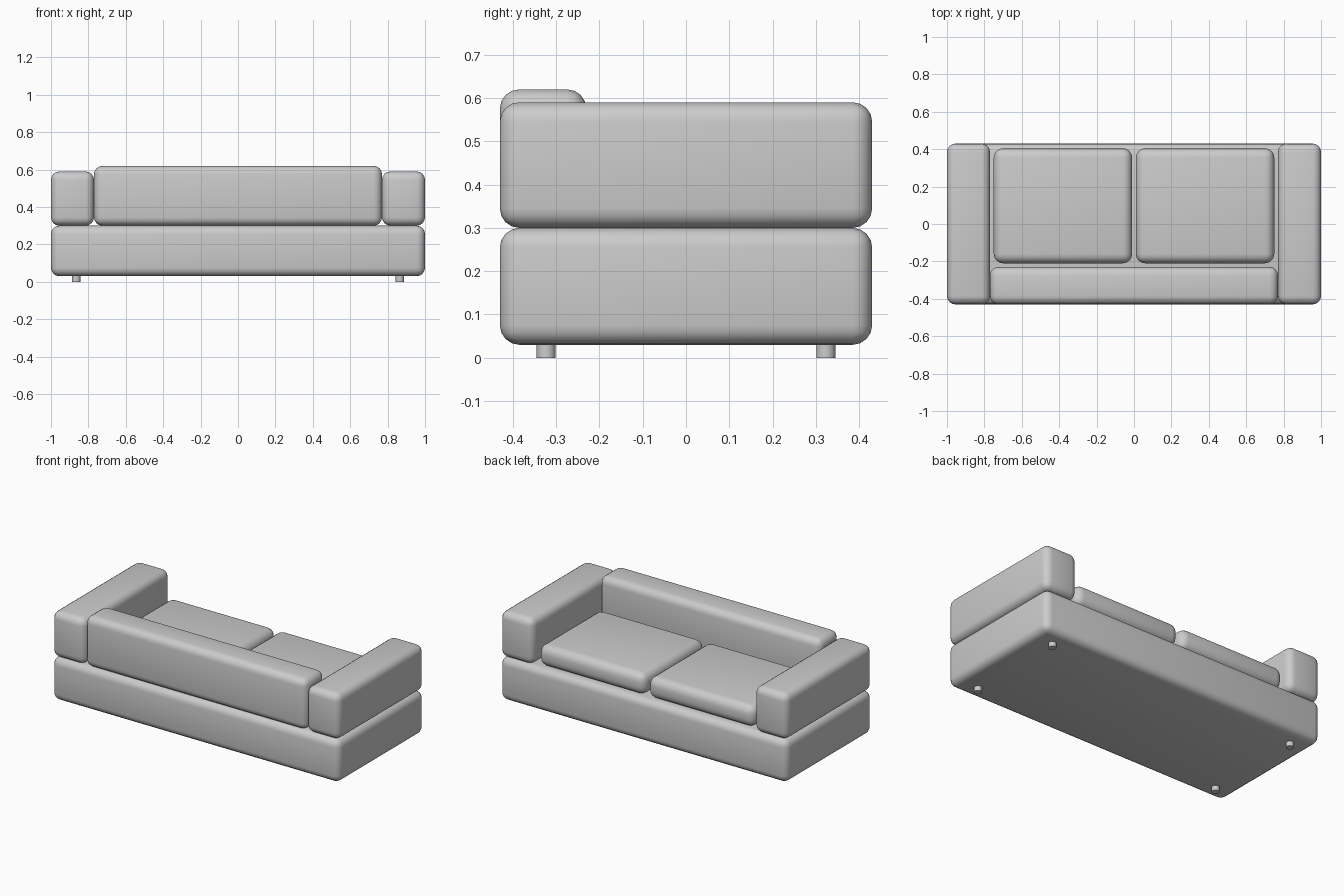
import bpy

if "Cube" in bpy.data.objects:
    bpy.data.objects.remove(bpy.data.objects["Cube"])


def finish(obj, name, angle=0.6):
    obj.name = name
    bpy.ops.object.shade_smooth_by_angle(angle=angle)
    return obj


def padded_block(name, x, y, z, radius):
    """Rounded upholstered block from (min, max) ranges."""
    spans = (x, y, z)
    bpy.ops.mesh.primitive_cube_add(size=1, location=[(a + b) / 2 for a, b in spans])
    obj = bpy.context.object
    obj.scale = [b - a for a, b in spans]
    bpy.ops.object.transform_apply(location=False, rotation=False, scale=True)
    bevel = obj.modifiers.new("rounding", 'BEVEL')
    bevel.width = radius
    bevel.segments = 4
    bevel.limit_method = 'NONE'
    bpy.ops.object.modifier_apply(modifier=bevel.name)
    return finish(obj, name)


# Base and backrest
padded_block("base", (-1, 1), (-0.43, 0.43), (0.03, 0.30), 0.045)
padded_block("backrest", (-0.77, 0.77), (-0.43, -0.23), (0.30, 0.62), 0.045)

for side, s in (("left", -1), ("right", 1)):
    # Armrests
    padded_block(side + "_armrest", sorted((s * 0.77, s * 1.0)),
                 (-0.43, 0.43), (0.30, 0.59), 0.045)
    # Seat cushions
    padded_block(side + "_seat_cushion", sorted((s * 0.01, s * 0.75)),
                 (-0.21, 0.405), (0.30, 0.435), 0.05)
    # Short round feet
    for end, y in (("front", -0.323), ("back", 0.323)):
        bpy.ops.mesh.primitive_cylinder_add(vertices=24, radius=0.022, depth=0.035,
                                            location=(s * 0.865, y, 0.0175))
        finish(bpy.context.object, f"{end}_{side}_foot")
